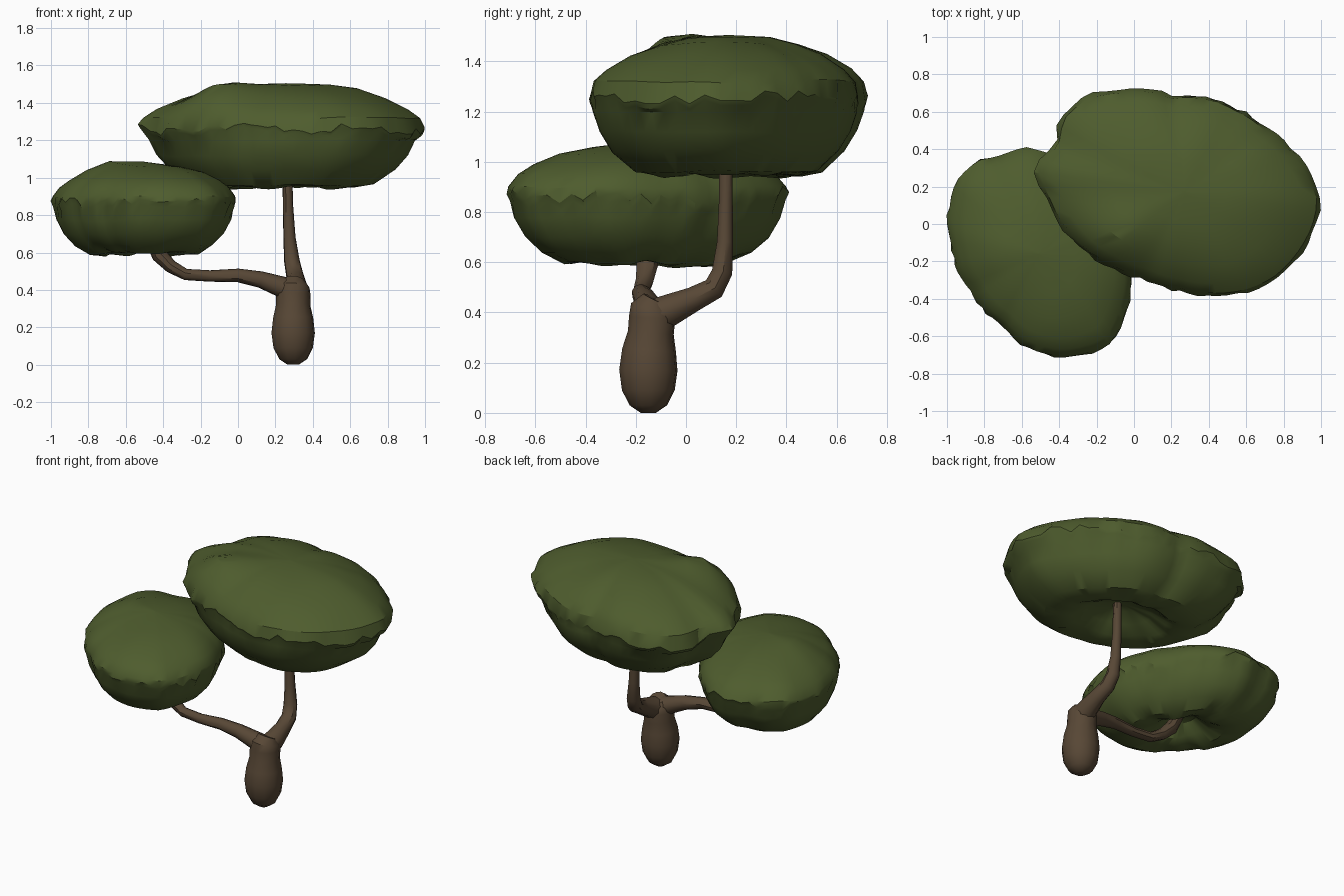
import bpy, bmesh, math, random
from mathutils import Vector, noise

if "Cube" in bpy.data.objects:
    bpy.data.objects.remove(bpy.data.objects["Cube"])

random.seed(4)


def material(name, color):
    m = bpy.data.materials.new(name)
    m.diffuse_color = (*color, 1)
    m.use_nodes = True
    m.node_tree.nodes["Principled BSDF"].inputs["Base Color"].default_value = m.diffuse_color
    return m


bark = material("brown bark", (0.096, 0.063, 0.036))
leaf = material("olive leaf green", (0.077, 0.108, 0.027))


def finish(bm, name, mat, angle):
    bmesh.ops.recalc_face_normals(bm, faces=bm.faces)
    me = bpy.data.meshes.new(name)
    bm.to_mesh(me)
    bm.free()
    me.materials.append(mat)
    ob = bpy.data.objects.new(name, me)
    bpy.context.collection.objects.link(ob)
    bpy.ops.object.select_all(action='DESELECT')
    ob.select_set(True)
    bpy.context.view_layer.objects.active = ob
    bpy.ops.object.shade_smooth_by_angle(angle=math.radians(angle))
    return ob


def loft(rings, name, mat, angle):
    """Skin a list of equal-length point rings and cap both ends."""
    bm = bmesh.new()
    vr = [[bm.verts.new(p) for p in ring] for ring in rings]
    n = len(vr[0])
    for a, b in zip(vr, vr[1:]):
        for i in range(n):
            j = (i + 1) % n
            bm.faces.new((a[i], a[j], b[j], b[i]))
    bm.faces.new(vr[0][::-1])
    bm.faces.new(vr[-1])
    return finish(bm, name, mat, angle)


def limb(name, path, sides=9):
    """Tapering tube through (x, y, z, radius) points."""
    pts = [Vector(p[:3]) for p in path]
    rings, side = [], Vector((1, 0.13, 0.07))
    if abs(pts[-1].x - pts[0].x) > 0.4:
        side = Vector((0.05, 1, 0.1))
    for k, p in enumerate(pts):
        t = (pts[min(k + 1, len(pts) - 1)] - pts[max(k - 1, 0)]).normalized()
        u = (side - t * side.dot(t)).normalized()
        v = t.cross(u)
        r = path[k][3]
        rings.append([p + r * (math.cos(a) * u + math.sin(a) * v)
                      for a in (2 * math.pi * i / sides for i in range(sides))])
    return loft(rings, name, bark, 40)


def canopy(name, centre, outline, profile, rim, bump, taper, seg=72):
    """Leaf cushion: plan outline scaled by (scale, z) rows, with a ragged rim row.

    bump = (x, y, height) raises the top locally; taper pulls the underside in along x."""
    cx, cy = centre
    pol = sorted((math.atan2(y - cy, x - cx), math.hypot(x - cx, y - cy)) for x, y in outline)
    pol = ([(pol[-1][0] - 2 * math.pi, pol[-1][1])] + pol
           + [(pol[0][0] + 2 * math.pi, pol[0][1])])

    def radius(a):
        for (a0, r0), (a1, r1) in zip(pol, pol[1:]):
            if a0 <= a <= a1:
                return r0 + (r1 - r0) * (a - a0) / (a1 - a0)
        return pol[0][1]

    # one ragged offset per column, shared by the rim rows so the flap hangs as one
    rag = [(random.uniform(-0.022, 0.022), random.uniform(-0.025, 0.006)) for _ in range(seg)]
    rings = []
    for k, (s, z) in enumerate(profile):
        ring = []
        for i in range(seg):
            a = -math.pi + 2 * math.pi * (i + 0.5) / seg
            sc, zz = s, z
            if k < rim - 1 and s > 0.5:
                sc -= taper * math.cos(a) ** 2
            r = radius(a) * sc
            if k in (rim - 1, rim):
                wave = 0.035 * noise.noise(Vector((2 * math.cos(a), 2 * math.sin(a), cx)))
                zz += rag[i][0] + wave
                r *= 1 + rag[i][1]
            x, y = cx + r * math.cos(a), cy + r * math.sin(a)
            n = noise.noise(Vector((x * 4, y * 4, z * 4 + cx)))
            zz += 0.014 * n * min(1, s * 2)
            # lumpy hollow underneath
            if 0 < k < 5:
                zz += 0.025 * noise.noise(Vector((x * 9, y * 9, z * 3)))
            if k > rim:
                d2 = (x - bump[0]) ** 2 + (y - bump[1]) ** 2
                zz += bump[2] * math.exp(-d2 / 0.03)
            ring.append((x, y, zz))
        rings.append(ring)
    return loft(rings, name, leaf, 32)


# Swollen trunk
limb("trunk", [
    (0.295, -0.15, 0.0, 0.03), (0.295, -0.15, 0.03, 0.075), (0.295, -0.15, 0.09, 0.106),
    (0.295, -0.15, 0.17, 0.117), (0.295, -0.147, 0.25, 0.108), (0.295, -0.14, 0.32, 0.092),
    (0.295, -0.135, 0.38, 0.093), (0.297, -0.135, 0.42, 0.086), (0.3, -0.12, 0.452, 0.055)], 12)

# Upright branch that leans back, then rises into the upper canopy
limb("upper_branch", [
    (0.30, -0.14, 0.375, 0.075), (0.31, -0.06, 0.412, 0.064), (0.31, 0.03, 0.453, 0.050),
    (0.30, 0.11, 0.495, 0.046), (0.287, 0.143, 0.56, 0.042), (0.275, 0.155, 0.68, 0.033),
    (0.267, 0.158, 0.85, 0.028), (0.263, 0.158, 1.08, 0.026)])

# Long side branch to the lower canopy
limb("lower_branch", [
    (0.31, -0.14, 0.385, 0.07), (0.22, -0.15, 0.42, 0.056), (0.12, -0.165, 0.455, 0.045),
    (0.0, -0.18, 0.477, 0.037), (-0.15, -0.185, 0.474, 0.031), (-0.28, -0.18, 0.482, 0.031),
    (-0.36, -0.165, 0.525, 0.036), (-0.42, -0.155, 0.585, 0.043), (-0.48, -0.15, 0.70, 0.035)])

# Upper canopy
canopy("upper_canopy", (0.27, 0.17),
       [(-0.1, 0.72), (0.06, 0.73), (0.2, 0.69), (0.4, 0.685), (0.56, 0.62), (0.72, 0.51),
        (0.9, 0.34), (1.01, 0.12), (0.98, -0.02), (0.91, -0.15), (0.77, -0.3), (0.6, -0.375),
        (0.42, -0.39), (0.25, -0.365), (0.05, -0.3), (-0.16, -0.22), (-0.38, -0.04),
        (-0.49, 0.16), (-0.55, 0.31), (-0.43, 0.42), (-0.4, 0.58), (-0.27, 0.69)],
       [(0.02, 1.06), (0.14, 1.05), (0.27, 1.0), (0.40, 0.955), (0.53, 0.945), (0.67, 0.96),
        (0.83, 1.04), (0.92, 1.12), (0.97, 1.20), (0.985, 1.235), (1.0, 1.255), (0.96, 1.32),
        (0.87, 1.37), (0.7, 1.425), (0.5, 1.467), (0.3, 1.495), (0.02, 1.505)],
       10, (-0.1, -0.06, 0.07), 0.05)

# Lower canopy
canopy("lower_canopy", (-0.5, -0.16),
       [(-0.57, 0.41), (-0.7, 0.37), (-0.84, 0.35), (-0.95, 0.25), (-1.0, 0.05),
        (-0.98, -0.13), (-0.875, -0.36), (-0.705, -0.55), (-0.55, -0.68), (-0.35, -0.72),
        (-0.12, -0.65), (-0.03, -0.45), (-0.005, -0.30), (-0.07, -0.08), (-0.18, 0.11),
        (-0.31, 0.28), (-0.43, 0.37)],
       [(0.02, 0.70), (0.15, 0.685), (0.28, 0.625), (0.42, 0.593), (0.58, 0.598), (0.74, 0.64),
        (0.86, 0.70), (0.94, 0.775), (0.975, 0.83), (1.0, 0.86), (0.98, 0.9), (0.91, 0.95),
        (0.80, 0.99), (0.62, 1.03), (0.38, 1.06), (0.02, 1.075)],
       9, (-0.66, -0.12, 0.025), 0.0)
